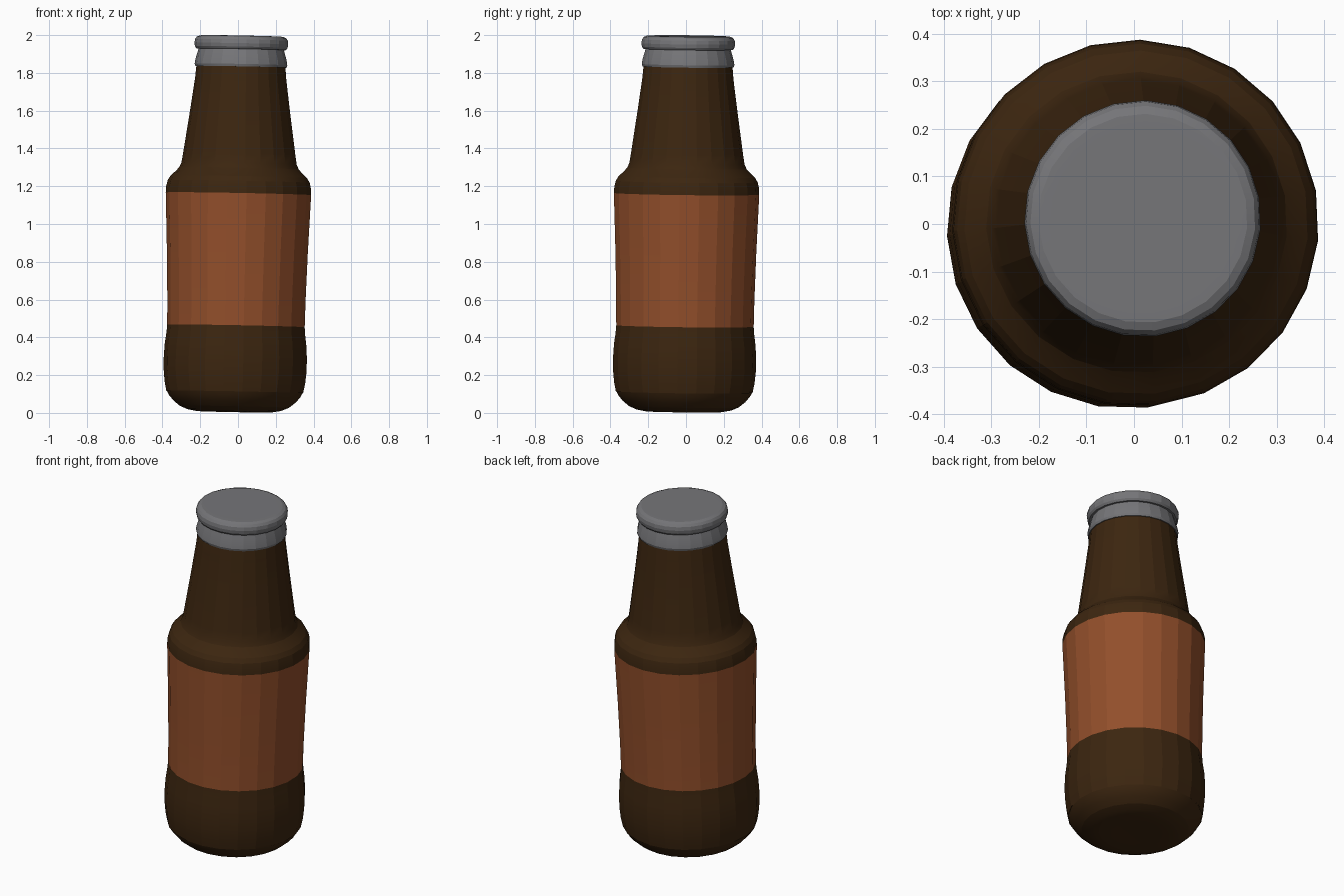
import bpy, bmesh, math
from mathutils import Matrix

if "Cube" in bpy.data.objects:
    bpy.data.objects.remove(bpy.data.objects["Cube"])

SIDES = 23
START = math.radians(88.5)
# The whole bottle leans very slightly to +x and +y about its middle
LEAN = (Matrix.Translation((0, 0, 1)) @ Matrix.Rotation(0.019, 4, 'Y')
        @ Matrix.Rotation(-0.012, 4, 'X') @ Matrix.Translation((0, 0, -1)))


def material(name, rgb):
    m = bpy.data.materials.new(name)
    m.diffuse_color = (*rgb, 1)
    m.use_nodes = True
    m.node_tree.nodes["Principled BSDF"].inputs["Base Color"].default_value = m.diffuse_color
    return m


def lathe(name, profile, mat):
    """Spin (radius, height) points, listed bottom to top, around z."""
    bm = bmesh.new()
    rings = []
    for r, z in profile:
        if r == 0:
            rings.append([bm.verts.new((0, 0, z))] * SIDES)
        else:
            angles = [START + math.tau * i / SIDES for i in range(SIDES)]
            rings.append([bm.verts.new((r * math.cos(a), r * math.sin(a), z)) for a in angles])
    for low, high in zip(rings, rings[1:]):
        for i in range(SIDES):
            j = (i + 1) % SIDES
            corners = dict.fromkeys((low[i], low[j], high[j], high[i]))
            bm.faces.new(list(corners))
    bm.transform(LEAN)
    mesh = bpy.data.meshes.new(name)
    bm.to_mesh(mesh)
    bm.free()
    mesh.materials.append(mat)
    ob = bpy.data.objects.new(name, mesh)
    bpy.context.collection.objects.link(ob)
    # Facets stay flat around the bottle while the profile curves smoothly
    bpy.ops.object.select_all(action='DESELECT')
    ob.select_set(True)
    bpy.context.view_layer.objects.active = ob
    bpy.ops.object.shade_smooth_by_angle(angle=math.radians(15))
    return ob


glass = material("brown_glass", (0.045, 0.019, 0.005))
paper = material("label_paper", (0.29, 0.078, 0.024))
metal = material("cap_metal", (0.18, 0.18, 0.19))

# Rounded base
lathe("base", [(0, 0.012), (0.12, 0.008), (0.20, 0.006), (0.25, 0.015), (0.29, 0.032),
               (0.325, 0.06), (0.35, 0.09), (0.361, 0.112)], glass)
# Lower body, bulging under the label
lathe("lower_body", [(0.363, 0.11), (0.373, 0.16), (0.379, 0.22), (0.380, 0.29),
                     (0.376, 0.36), (0.368, 0.42), (0.365, 0.46)], glass)
# Label band, widening upward
lathe("label", [(0.365, 0.46), (0.367, 0.60), (0.374, 0.85), (0.386, 1.16)], paper)
# Shoulder and tapering neck
lathe("shoulder_and_neck", [(0.386, 1.16), (0.384, 1.195), (0.377, 1.225), (0.362, 1.25),
                            (0.335, 1.275), (0.317, 1.295), (0.306, 1.32), (0.298, 1.37),
                            (0.265, 1.60), (0.242, 1.77), (0.234, 1.86), (0.22, 1.94)], glass)
# Lower ring of the cap
lathe("cap_ring", [(0.232, 1.832), (0.242, 1.832), (0.246, 1.845), (0.242, 1.87),
                   (0.232, 1.905), (0.225, 1.93)], metal)
# Cap top with a rolled rim
lathe("cap_top", [(0.222, 1.925), (0.238, 1.925), (0.246, 1.937), (0.249, 1.955),
                  (0.246, 1.975), (0.237, 1.988), (0.22, 1.995), (0.19, 1.996),
                  (0, 1.988)], metal)
